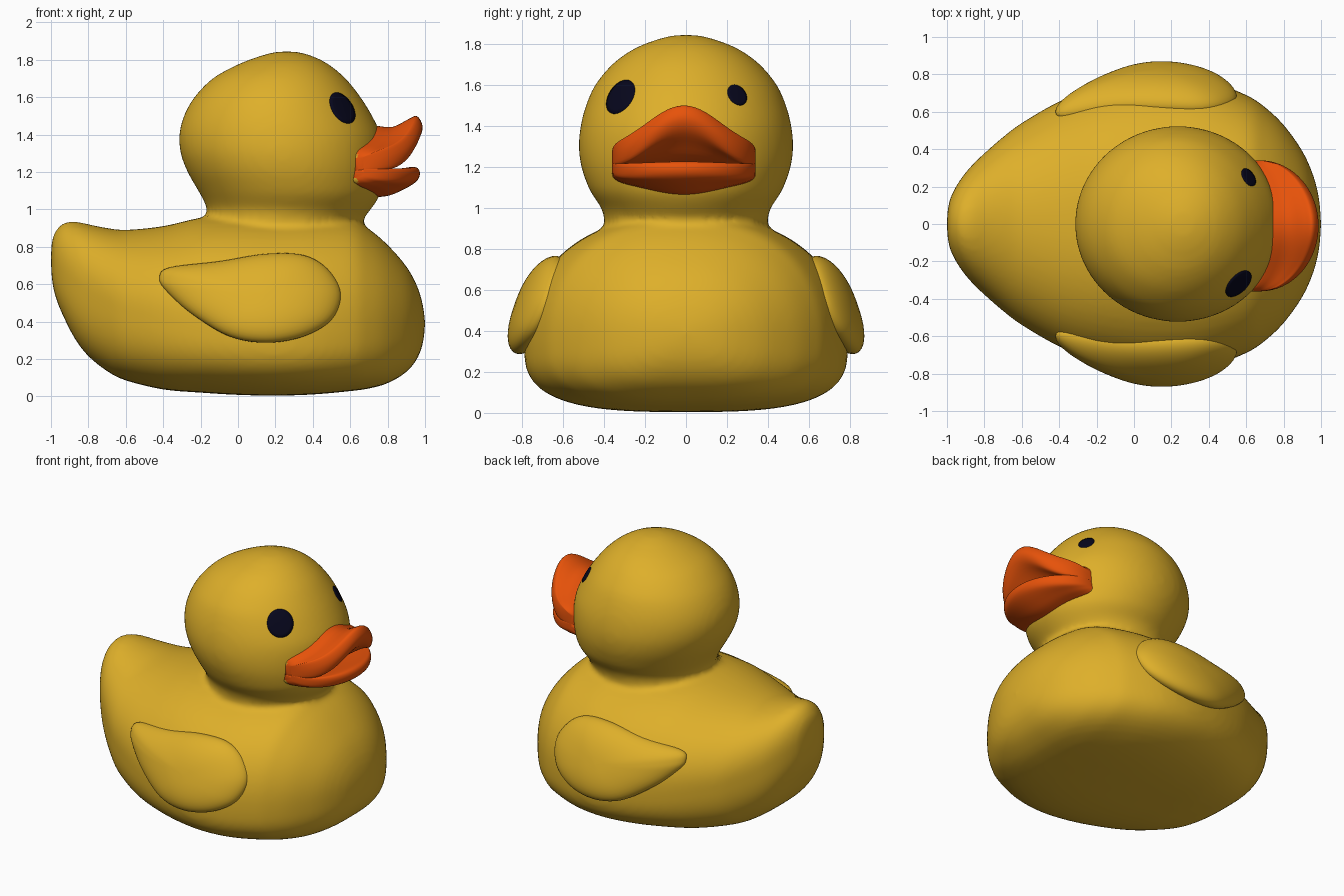
import bpy, bmesh, math
from mathutils import Vector
from mathutils.bvhtree import BVHTree

if "Cube" in bpy.data.objects:
    bpy.data.objects.remove(bpy.data.objects["Cube"])


def material(name, rgb):
    m = bpy.data.materials.new(name)
    m.diffuse_color = (*rgb, 1)
    m.use_nodes = True
    m.node_tree.nodes["Principled BSDF"].inputs["Base Color"].default_value = m.diffuse_color
    return m


YELLOW = material("duck yellow", (0.73, 0.43, 0.023))
ORANGE = material("bill orange", (0.81, 0.086, 0.003))
NAVY = material("eye navy", (0.002, 0.002, 0.012))


def spline(rows, steps, closed=False):
    """Catmull-Rom interpolation of rows of numbers."""
    n, out = len(rows), []
    for i in range(n if closed else n - 1):
        if closed:
            p = [rows[(i + k) % n] for k in (-1, 0, 1, 2)]
        else:
            p = [rows[min(max(i + k, 0), n - 1)] for k in (-1, 0, 1, 2)]
        for s in range(steps):
            t = s / steps
            out.append([b + 0.5 * t * (c - a + t * (2 * a - 5 * b + 4 * c - d
                        + t * (3 * (b - c) + d - a))) for a, b, c, d in zip(*p)])
    if not closed:
        out.append(list(rows[-1]))
    return out


def add_loft(bm, rings):
    """Skin closed rings of equal length and cap both ends."""
    vs = [[bm.verts.new(p) for p in r] for r in rings]
    n = len(vs[0])
    for a, b in zip(vs, vs[1:]):
        for i in range(n):
            bm.faces.new((a[i], a[(i + 1) % n], b[(i + 1) % n], b[i]))
    bm.faces.new(vs[0])
    bm.faces.new(vs[-1])


def loft(name, parts, mats, rule=None):
    """One smooth object from one or more lofted parts."""
    bm = bmesh.new()
    for rings in parts:
        add_loft(bm, rings)
    bmesh.ops.remove_doubles(bm, verts=bm.verts, dist=1e-5)
    bmesh.ops.recalc_face_normals(bm, faces=bm.faces)
    for f in bm.faces:
        f.smooth = True
        if rule:
            f.material_index = rule(f.calc_center_median())
    me = bpy.data.meshes.new(name)
    bm.to_mesh(me)
    bm.free()
    for m in mats:
        me.materials.append(m)
    ob = bpy.data.objects.new(name, me)
    bpy.context.collection.objects.link(ob)
    return ob


def power(v, e):
    return math.copysign(abs(v) ** e, v)


# Body: sections along x (x, top, bottom, half width, height of widest point)
body_rows = [
    (-1.0, .75, .73, .004, .74), (-.995, .83, .63, .085, .73), (-.975, .885, .53, .155, .71),
    (-.93, .928, .42, .235, .67), (-.87, .935, .305, .31, .62), (-.8, .92, .215, .378, .57),
    (-.7, .90, .135, .465, .52), (-.6, .89, .085, .54, .48), (-.4, .91, .037, .655, .43),
    (-.2, .955, .02, .73, .38),
    (0, .97, .008, .775, .35), (.2, .97, .004, .79, .33), (.4, .97, .01, .765, .33),
    (.6, .95, .028, .69, .34), (.7, .895, .042, .625, .35), (.8, .81, .07, .53, .36),
    (.9, .695, .13, .39, .37), (.96, .585, .205, .255, .38), (.99, .48, .29, .13, .39),
    (1.0, .40, .38, .005, .39)]
body_rings = []
for x, top, bot, w, zw in spline(body_rows, 4):
    ring = []
    e = .9 if x > -.2 else .9 + .1 * min(1, (-.2 - x) / .5)
    for k in range(64):
        a = math.tau * k / 64
        c, s = math.cos(a), math.sin(a)
        if s >= 0:
            ring.append((x, w * power(c, e), zw + (top - zw) * power(s, e)))
        else:
            ring.append((x, w * power(c, .66), zw + (zw - bot) * power(s, .66)))
    body_rings.append(ring)

# Head and neck: sections along z (z, back x, front x, half width)
head_rows = [
    (.85, -.16, .66, .40), (.91, -.165, .667, .40), (.95, -.166, .672, .40),
    (1.0, -.165, .71, .413), (1.05, -.185, .745, .447), (1.1, -.213, .765, .476),
    (1.2, -.27, .778, .511), (1.3, -.307, .778, .523), (1.4, -.314, .763, .514),
    (1.5, -.289, .717, .488), (1.6, -.233, .655, .443), (1.7, -.135, .575, .36),
    (1.77, -.01, .492, .265), (1.81, .09, .42, .175), (1.837, .18, .34, .085),
    (1.845, .258, .262, .002)]
head_rings = []
for z, x0, x1, w in spline(head_rows, 4):
    cx, r = (x0 + x1) / 2, (x1 - x0) / 2
    head_rings.append([(cx + r * math.cos(math.tau * k / 64),
                        w * math.sin(math.tau * k / 64), z) for k in range(64)])

# Body and head are fused, with a soft crease at the neck
body = loft("body_and_head", [body_rings, head_rings], [YELLOW])
fuse = body.modifiers.new("fuse", 'REMESH')
fuse.mode = 'VOXEL'
fuse.voxel_size = .02
fuse.use_smooth_shade = True
soften = body.modifiers.new("soften", 'SMOOTH')
soften.factor = .5
soften.iterations = 8


# Bill halves: x-z sections swept across y
def bill_section(s, upper):
    b = .5 + .5 * math.cos(math.pi * s)
    e = math.sqrt(max(0, 1 - s * s))
    f = .5 + .5 * math.sqrt(max(0, 1 - s ** 8))
    xr = .59 + .10 * e
    if upper:
        xt = .675 + .312 * e
        d = xt - xr
        top = 1.335 + .163 * b
        pts = [(xr, 1.2 + .02 * b), (xr, 1.33 + .10 * b), (xr + .45 * d, 1.33 + .11 * b),
               (xt - .25 * d, top - .015 * b), (xt - .1 * d, top), (xt, top - .055),
               (xt - .07 * d, top - .12), (xt - .3 * d, 1.205 + .105 * b),
               (xr + .4 * d, 1.195 + .04 * b)]
    else:
        xt = .675 + .297 * e
        d = xt - xr
        pts = [(xr, 1.125 - .045 * b), (xr, 1.22), (xr + .4 * d, 1.215 - .01 * b),
               (xt - .2 * d, 1.215 + .01 * b), (xt - .04 * d, 1.215 + .005 * b),
               (xt, 1.185), (xt - .08 * d, 1.145), (xt - .35 * d, 1.13 - .03 * b),
               (xr + .35 * d, 1.12 - .05 * b)]
    return spline([(x, 1.215 + (z - 1.215) * f) for x, z in pts], 4, True)


for name, upper in (("upper_bill", True), ("lower_bill", False)):
    rings = []
    for k in range(41):
        s = math.sin(math.pi * (k / 40 - .5))
        y = .35 * s - .01
        rings.append([(x, y, z) for x, z in bill_section(s, upper)])
    # thin yellow rim where the bill meets the head
    loft(name, [rings], [ORANGE, YELLOW], lambda c: int(c.x < .636))

# Wings: domed teardrop pads that lean with the flanks
outline = spline([(-.42, .63), (-.37, .688), (-.1, .722), (.15, .762), (.35, .755), (.48, .68),
                  (.55, .55), (.5, .41), (.35, .32), (.15, .287), (-.05, .322), (-.25, .443),
                  (-.38, .56)], 5, True)
for name, side in (("right_wing", -1), ("left_wing", 1)):
    rings = []
    for k in range(25):
        a = math.pi * (k / 24 - .5)
        r, h = max(math.cos(a) ** .85, .002), math.sin(a) * .112
        ring = []
        for px, pz in outline:
            x, z = .14 + (px - .14) * r, .54 + (pz - .54) * r
            y = .725 - .36 * (z - .53) - .27 * (x - .15) ** 2 + h
            ring.append((x, side * y, z))
        rings.append(ring)
    loft(name, [rings], [YELLOW])

# Eyes: thin discs laid onto the head surface
bpy.context.view_layer.update()
skin = body.evaluated_get(bpy.context.evaluated_depsgraph_get()).to_mesh()
tree = BVHTree.FromPolygons([v.co.copy() for v in skin.vertices],
                            [tuple(p.vertices) for p in skin.polygons])
for name, pos, rad in (("right_eye", (.543, -.305, 1.53), .094),
                       ("left_eye", (.605, .245, 1.545), .057)):
    centre, normal, _, _ = tree.find_nearest(Vector(pos))
    u = Vector((0, 0, 1)).cross(normal).normalized()
    v = normal.cross(u)
    rings = []
    for f, lift in ((1, -.004), (1, .004), (.75, .005), (.5, .005), (.25, .005), (.01, .005)):
        ring = []
        for k in range(32):
            a = math.tau * k / 32
            p = centre + rad * f * (u * math.cos(a) * .93 + v * math.sin(a))
            q, n, _, _ = tree.find_nearest(p)
            ring.append(q + n * lift)
        rings.append(ring)
    loft(name, [rings], [NAVY])
